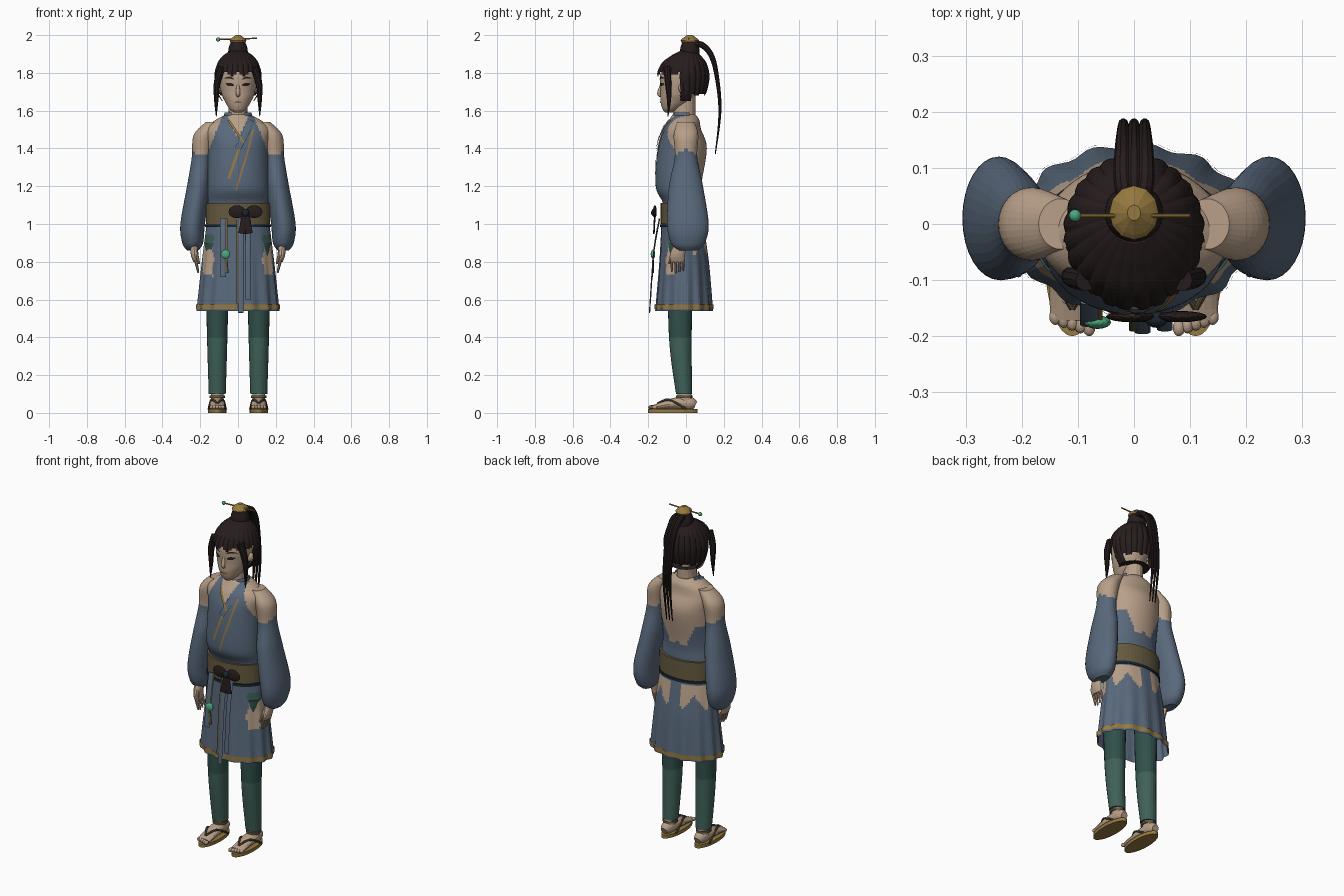
import bpy, bmesh
from math import sin, cos, pi
from mathutils import Vector
from mathutils.bvhtree import BVHTree

cube = bpy.data.objects.get("Cube")
if cube:
    bpy.data.objects.remove(cube)


def material(name, *rgb):
    mat = bpy.data.materials.new(name)
    mat.use_nodes = True
    mat.diffuse_color = (*rgb, 1)
    mat.node_tree.nodes["Principled BSDF"].inputs["Base Color"].default_value = (*rgb, 1)
    return mat


skin = material("skin", .48, .35, .25)
cloth = material("blue_cloth", .1, .14, .2)
green = material("green_trousers", .05, .12, .1)
deep = material("dark_green", .03, .08, .07)
hair = material("dark_hair", .02, .012, .012)
brown = material("belt_brown", .13, .1, .05)
gold = material("gold", .3, .19, .05)
jade = material("jade", .07, .4, .2)
navy = material("navy", .01, .02, .03)
lip = material("lip", .25, .13, .1)
sides = (("left_", 1), ("right_", -1))
made, trees = [], {}


def finish(name, bm, mats):
    mesh = bpy.data.meshes.new(name)
    bm.to_mesh(mesh)
    bm.free()
    for mat in mats:
        mesh.materials.append(mat)
    part = bpy.data.objects.new(name, mesh)
    bpy.context.collection.objects.link(part)
    made.append(part)


def smooth_path(keys, steps):
    """Catmull-Rom curve through keys of any length."""
    path, last = [], len(keys) - 1
    for i in range(last):
        around = list(zip(keys[max(i - 1, 0)], keys[i], keys[i + 1], keys[min(i + 2, last)]))
        for k in range(steps):
            t = k / steps
            path.append([b + t * (c - a + t * (2 * a - 5 * b + 4 * c - d + t * (3 * b - a - 3 * c + d))) / 2
                         for a, b, c, d in around])
    return path + [list(keys[last])]


def tube(name, keys, *mats, sides=16, steps=4, level=False, rule=None, ripple=None, cap=True):
    """Sweep an ellipse along keys (x, y, z, radius a, radius b)."""
    path = smooth_path(keys, steps)
    bm, rings = bmesh.new(), []
    for i, point in enumerate(path):
        centre = Vector(point[:3])
        u, v = Vector((1, 0, 0)), Vector((0, 1, 0))
        if not level:
            ahead, behind = path[min(i + 1, len(path) - 1)], path[max(i - 1, 0)]
            along = (Vector(ahead[:3]) - Vector(behind[:3])).normalized()
            u = u if abs(along.x) < .8 else v
            u = (u - along * u.dot(along)).normalized()
            v = along.cross(u)
        a, b = (max(radius, .001) for radius in point[3:])
        ring = []
        for j in range(sides):
            angle = 2 * pi * j / sides
            grow = ripple(angle, centre.z) if ripple else 1
            ring.append(bm.verts.new(centre + grow * (u * a * cos(angle) + v * b * sin(angle))))
        rings.append(ring)
    for low, high in zip(rings, rings[1:]):
        for j in range(sides):
            bm.faces.new((low[j - 1], low[j], high[j], high[j - 1]))
    if cap:
        bm.faces.new(rings[0])
        bm.faces.new(rings[-1])
    bmesh.ops.recalc_face_normals(bm, faces=bm.faces)
    gone = []
    for face in bm.faces:
        index = rule(face.calc_center_median()) if rule else 0
        if index is None:
            gone.append(face)
        else:
            face.material_index = index
    bmesh.ops.delete(bm, geom=gone, context='FACES')
    trees[name] = BVHTree.FromBMesh(bm)
    finish(name, bm, mats)


def loft(name, rows, *mats, x=0, **options):
    """Level rings from rows (z, y, radius x, radius y)."""
    tube(name, [(x, y, z, a, b) for z, y, a, b in rows], *mats, level=True, **options)


def band(name, z, height, y, a, b, mat, **options):
    """Low hoop around the body."""
    loft(name, [(z, y, a, b), (z + height, y, a, b)], mat, steps=1, **options)


def wire(name, path, radius, mat, flat=1, taper=0):
    """Thin round or flat strand, narrowing to its end."""
    last = len(path) - 1
    widths = [radius * (1 - taper * (i / last) ** 2) for i in range(last + 1)]
    tube(name, [(*p, w, w * flat) for p, w in zip(path, widths)], mat, sides=10)


def ball(name, centre, radii, mat):
    x, y, z = centre
    a, b, c = radii
    turns = [pi * k / 8 for k in range(9)]
    loft(name, [(z - c * cos(t), y, a * sin(t), b * sin(t)) for t in turns], mat, x=x, steps=1)


def strip(name, target, path, width, mat, off=.004, pointed=False):
    """Thin plate laid on the front of a part, along (x, z) points."""
    points, bm, rows = smooth_path(path, 6), bmesh.new(), []
    last = len(points) - 1
    for i, (x, z) in enumerate(points):
        behind, ahead = points[max(i - 1, 0)], points[min(i + 1, last)]
        across = Vector((behind[1] - ahead[1], 0, ahead[0] - behind[0])).normalized()
        half = width * max(sin(pi * i / last), .1) if pointed else width
        row = []
        for k in (-1, 0, 1):
            start = Vector((x, -1, z)) + across * half * k
            hit = trees[target].ray_cast(start, Vector((0, 1, 0)))[0]
            start.y = hit.y - off if hit else -.1
            row.append(bm.verts.new(start))
        rows.append(row)
    for low, high in zip(rows, rows[1:]):
        for k in (0, 1):
            bm.faces.new((low[k], low[k + 1], high[k + 1], high[k]))
    finish(name, bm, [mat])


def jag(x):
    """Zigzag between 0 and 1 for torn edges."""
    return abs((x * 18) % 2 - 1)


# Torso: cloth in front, bare shoulders and a torn open back
def torso_rule(c):
    x = abs(c.x)
    if c.y > -.01:
        return 0 if c.z > 1.14 + x * 1.1 + .07 * jag(x) else 1
    shoulder = c.z > 1.38 and x > .16 - (c.z - 1.38) * .4
    neckline = x < (c.z - 1.45) * .45
    return 0 if shoulder or neckline else 1


loft("torso", [(.95, -.02, .16, .1), (1.1, -.02, .16, .1), (1.2, -.04, .16, .12), (1.4, -.02, .16, .13),
               (1.5, -.02, .17, .1), (1.55, -.01, .12, .08), (1.58, -.01, .06, .06)],
     skin, cloth, sides=80, steps=10, rule=torso_rule)
loft("neck", [(1.5, -.01, .06, .06), (1.6, -.01, .05, .06), (1.7, -.01, .05, .06)], skin)
loft("collar", [(1.53, -.01, .09, .07), (1.59, -.01, .07, .06)], cloth, sides=40, cap=False,
     rule=lambda c: None if c.y > .02 or c.y < -.03 and abs(c.x) < .035 else 0)
strip("lapel", "torso", [(.07, 1.55), (.04, 1.48), (0, 1.4)], .017, cloth, off=.008)
strip("lapel_trim", "torso", [(.02, 1.44), (-.05, 1.24)], .007, gold)
strip("neck_trim", "torso", [(-.05, 1.55), (.03, 1.43)], .006, gold, off=.009)
strip("chest_fold", "torso", [(.08, 1.5), (.05, 1.38), (-.01, 1.18)], .005, gold, off=.003)


# Skirt with folds, torn patches and a gold hem
def folds(angle, z):
    return 1 + .035 * sin(14 * angle) * min(1, (1 - z) * 2)


def skirt_rule(c):
    x = abs(c.x)
    if c.y < -.02:
        torn = .03 * jag(c.z + x)
        if .125 + torn / 2 < x < .185 and .71 + torn < c.z < .94:
            return 2 if c.z > .9 else 1
    elif .03 < x < .17 and .83 + .09 * jag(x) < c.z < .97:
        return 1
    return 0


loft("skirt", [(.54, -.01, .215, .15), (.8, -.01, .19, .13), (1.01, -.02, .165, .11)],
     cloth, skin, green, sides=96, steps=20, ripple=folds, rule=skirt_rule, cap=False)
band("skirt_hem", .55, .025, -.01, .218, .153, gold, sides=96, ripple=folds, cap=False)

# Belt, cord, bow and hanging ribbons
band("belt", 1, .11, -.02, .17, .115, brown, sides=48)
band("belt_cord", .983, .015, -.02, .175, .118, navy, sides=48)
bow = .04
ball("bow_knot", (bow, -.17, 1.06), (.02, .015, .02), navy)
for tag, s in sides:
    ball(tag + "bow_loop", (bow + s * .045, -.165, 1.065), (.045, .01, .034), hair)
    wire(tag + "bow_tail", [(bow, -.165, 1.05), (bow + s * .02, -.17, .95)], .018, hair, flat=.25)
for name, x, low, width, mat in (("long_ribbon", .015, .53, .014, cloth), ("side_ribbon", .055, .6, .014, cloth),
                                 ("short_ribbon", -.08, .72, .016, cloth), ("inner_ribbon", 0, .58, .009, brown),
                                 ("pendant_cord", -.06, .74, .004, gold)):
    wire(name, [(x, -.14, 1.03), (x, -.17, .86), (x, -.17 - (.86 - low) * .07, low)], width, mat, flat=.25)
ball("jade_pendant", (-.065, -.175, .84), (.024, .012, .024), jade)
wire("pendant_tassel", [(-.065, -.175, .81), (-.06, -.175, .74)], .01, brown, flat=.5)

# Limbs
for tag, s in sides:
    arm = [(.24, .01, .86, .03, .05), (.24, .01, .9, .055, .09), (.24, .01, 1, .065, .11),
           (.21, 0, 1.2, .06, .09), (.195, 0, 1.35, .05, .06), (.18, 0, 1.47, .055, .065),
           (.13, 0, 1.54, .04, .045)]
    tube(tag + "arm", [(s * x, *rest) for x, *rest in arm], cloth, skin, level=True, sides=32, steps=8,
         rule=lambda c: 1 if c.z > 1.37 + .025 * jag(c.y) else 0)
    hand = [(.235, -.02, .92, .02, .03), (.23, -.045, .84, .02, .04), (.225, -.045, .8, .012, .036)]
    tube(tag + "hand", [(s * x, *rest) for x, *rest in hand], skin, level=True)
    for i in range(4):
        y = -.075 + .02 * i
        wire(tag + "finger_%d" % (i + 1), [(s * .225, y, .81), (s * .21, y, .74 + .006 * abs(i - 1))],
             .009, skin, taper=.5)
    wire(tag + "thumb", [(s * .225, -.065, .86), (s * .205, -.09, .79)], .011, skin, taper=.5)
    x = s * .11
    loft(tag + "leg", [(.1, -.01, .045, .043), (.4, -.03, .054, .06), (.9, -.03, .066, .07)],
         green, deep, x=x, sides=24, steps=16, rule=lambda c: 1 if c.z > .4 else 0)
    # Foot and sandal
    loft(tag + "ankle", [(.04, 0, .034, .045), (.11, -.01, .034, .036)], skin, x=x)
    tube(tag + "foot", [(x, .05, .04, .02, .02), (x, .02, .05, .035, .035), (x, -.06, .05, .04, .03),
                        (x, -.17, .03, .04, .012)], skin)
    for i in range(5):
        ball(tag + "toe_%d" % (i + 1), (x + s * .015 * (i - 2), -.185 + .005 * i, .03), (.011, .015, .011), skin)
    band(tag + "sole", 0, .02, -.07, .048, .13, gold, x=x, sides=32)
    band(tag + "ankle_strap", .08, .012, -.01, .042, .044, brown, x=x)
    for edge, k in (("outer", s), ("inner", -s)):
        wire(tag + edge + "_strap", [(x, -.15, .05), (x + k * .03, -.09, .07), (x + k * .045, 0, .02)], .006, brown)

# Head and face
loft("head", [(1.59, -.09, .02, .02), (1.61, -.08, .045, .045), (1.65, -.055, .07, .08), (1.7, -.04, .09, .095),
              (1.8, -.025, .1, .11), (1.88, -.01, .065, .075), (1.9, -.01, .02, .03)], skin, sides=40)
tube("nose", [(0, -.13, 1.74, .007, .006), (0, -.143, 1.69, .012, .01), (0, -.13, 1.675, .006, .004)], skin)
strip("mouth", "head", [(-.024, 1.643), (0, 1.646), (.024, 1.643)], .005, lip, pointed=True)
for tag, s in sides:
    strip(tag + "eye", "head", [(s * .02, 1.735), (s * .066, 1.742)], .009, hair, pointed=True)
    strip(tag + "brow", "head", [(s * .02, 1.765), (s * .045, 1.775), (s * .075, 1.77)], .005, hair, pointed=True)
    ball(tag + "ear", (s * .096, -.02, 1.72), (.02, .02, .027), skin)
    # Side locks framing the face
    wire(tag + "side_lock", [(s * .085, -.1, 1.83), (s * .11, -.095, 1.75), (s * .115, -.09, 1.66),
                             (s * .115, -.095, 1.57)], .02, hair, taper=.9)


# Swept-up hair, bun, crown, pin and ponytail
def hair_rule(c):
    fringe = c.y < -.03 and c.z < 1.775 + .035 * jag(c.x * 1.7)
    nape = c.y > .03 and c.z < 1.68 + .012 * jag(c.x * 2)
    return None if fringe or nape else 0


loft("hair_cap", [(1.65, 0, .085, .085), (1.7, -.01, .113, .12), (1.78, -.015, .126, .14),
                  (1.85, -.01, .11, .12), (1.89, 0, .08, .08), (1.915, .01, .045, .045)],
     hair, sides=96, steps=6, rule=hair_rule, ripple=lambda angle, z: .97 + .035 * abs(sin(12 * angle)))
loft("bun", [(1.9, .02, .052, .052), (1.93, .02, .05, .05), (1.97, .02, .036, .038)], hair, sides=24)
loft("crown", [(1.96, .02, .038, .042), (1.975, .02, .043, .047), (2, .02, .012, .014)], gold, sides=12)
wire("hair_pin", [(-.105, .015, 1.977), (.1, .015, 1.983)], .004, gold)
ball("pin_bead", (-.105, .015, 1.977), (.011, .011, .011), jade)
for i in (-1, 0, 1):
    x = .019 * i
    wire("ponytail_strand_%d" % (i + 2), [(x / 2, .03, 1.945), (x, .08, 1.95), (x, .13, 1.9), (x, .16, 1.8),
                                          (x, .18, 1.6), (x, .155, 1.37)], .018, hair, taper=.85)

for part in bpy.context.view_layer.objects:
    part.select_set(part in made)
bpy.context.view_layer.objects.active = made[0]
bpy.ops.object.shade_smooth_by_angle(angle=.8)
